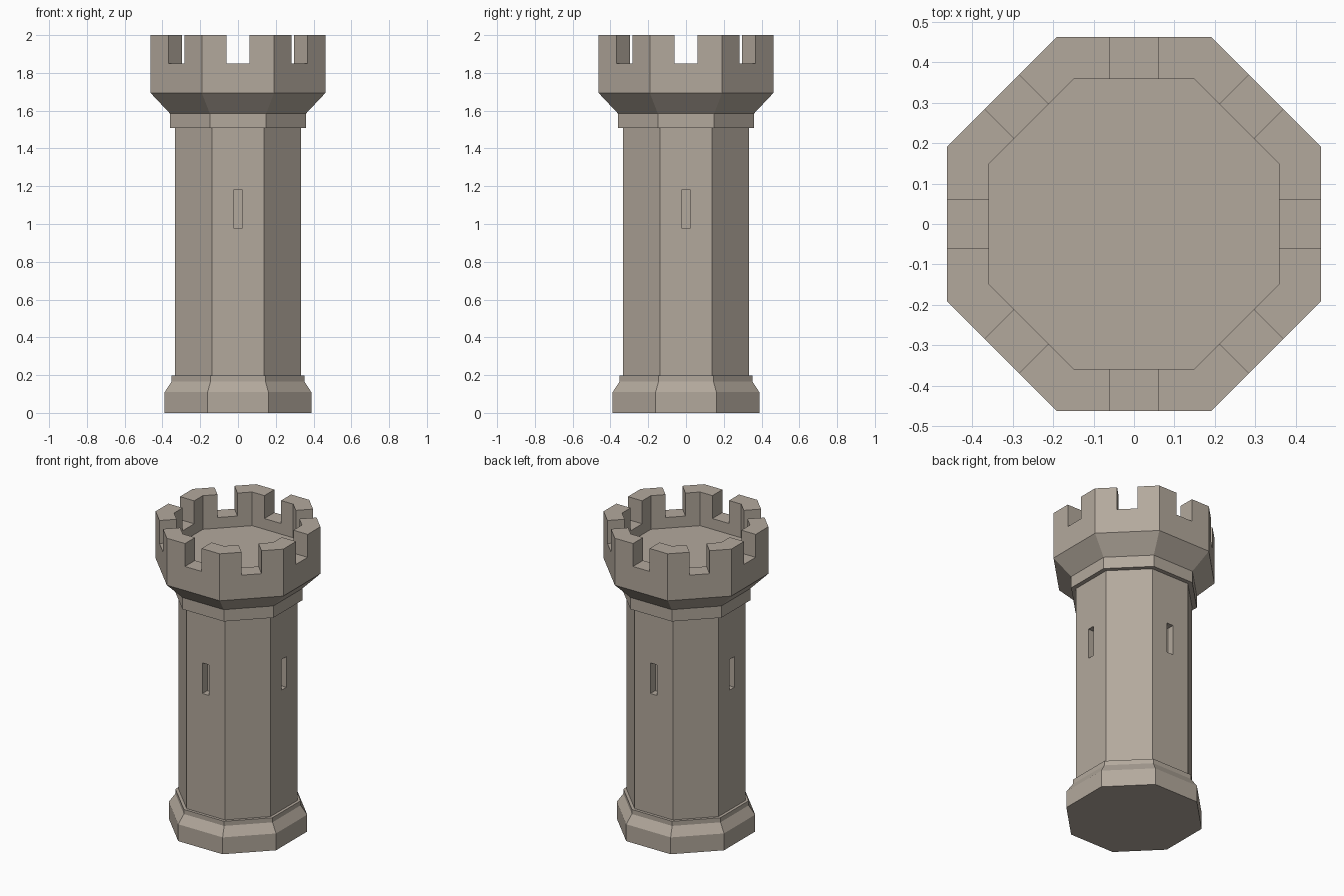
import bpy, bmesh, math
from mathutils import Matrix, Vector

if "Cube" in bpy.data.objects:
    bpy.data.objects.remove(bpy.data.objects["Cube"])

stone = bpy.data.materials.new("warm_grey_stone")
stone.diffuse_color = (0.45, 0.395, 0.335, 1)
stone.use_nodes = True
stone.node_tree.nodes["Principled BSDF"].inputs["Base Color"].default_value = stone.diffuse_color


def finish(bm, name):
    bmesh.ops.recalc_face_normals(bm, faces=bm.faces)
    mesh = bpy.data.meshes.new(name)
    bm.to_mesh(mesh)
    bm.free()
    mesh.materials.append(stone)
    obj = bpy.data.objects.new(name, mesh)
    bpy.context.collection.objects.link(obj)
    return obj


def octagon_part(name, profile):
    """Stack octagonal rings (corner radius, z) and cap both ends."""
    bm = bmesh.new()
    rings = []
    for r, z in profile:
        angles = [math.radians(22.5 + 45 * i) for i in range(8)]
        rings.append([bm.verts.new((r * math.cos(a), r * math.sin(a), z)) for a in angles])
    for low, high in zip(rings, rings[1:]):
        for i in range(8):
            j = (i + 1) % 8
            bm.faces.new((low[i], low[j], high[j], high[i]))
    bm.faces.new(rings[0][::-1])
    bm.faces.new(rings[-1])
    return finish(bm, name)


def cut_around(target, count, r0, r1, width, z0, z1):
    """Cut equal box openings into the sides, spaced evenly around z."""
    bm = bmesh.new()
    for i in range(count):
        turn = Matrix.Rotation(2 * math.pi * i / count, 4, 'Z')
        place = Matrix.Translation(((r0 + r1) / 2, 0, (z0 + z1) / 2))
        size = Matrix.Diagonal(Vector((r1 - r0, width, z1 - z0, 1)))
        bmesh.ops.create_cube(bm, size=1, matrix=turn @ place @ size)
    cutter = finish(bm, target.name + "_cutter")
    cutter.hide_render = True
    mod = target.modifiers.new("openings", 'BOOLEAN')
    mod.operation = 'DIFFERENCE'
    mod.solver = 'EXACT'
    mod.object = cutter
    bpy.context.view_layer.objects.active = target
    bpy.ops.object.modifier_apply(modifier=mod.name)
    bpy.data.objects.remove(cutter)


# Stepped foot
octagon_part("base", [(0.42, 0), (0.42, 0.11), (0.38, 0.167), (0.38, 0.197)])

# Shaft with a narrow window slit on each of the four main sides
shaft = octagon_part("shaft", [(0.36, 0.15), (0.36, 1.54)])
cut_around(shaft, 4, 0.283, 0.40, 0.048, 0.98, 1.18)

# Collar, flared corbel and hollow parapet, notched on all eight sides
crown = octagon_part("crown", [(0.39, 1.508), (0.39, 1.585), (0.50, 1.693),
                               (0.50, 2.0), (0.388, 2.0), (0.388, 1.78)])
cut_around(crown, 8, 0.30, 0.55, 0.12, 1.85, 2.1)
